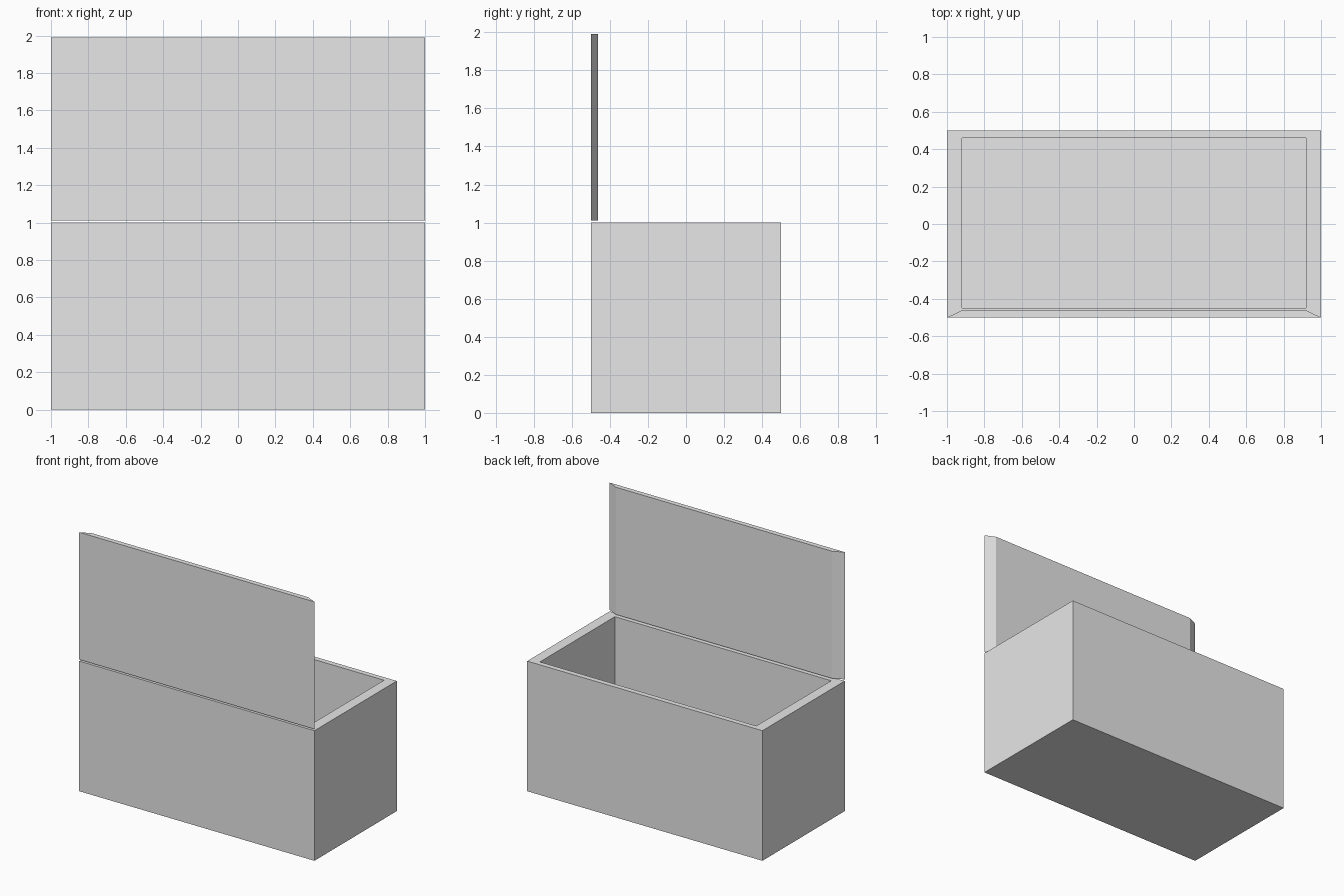
import bpy, bmesh

if "Cube" in bpy.data.objects:
    bpy.data.objects.remove(bpy.data.objects["Cube"])

grey = bpy.data.materials.new("light_grey")
grey.diffuse_color = (0.8, 0.8, 0.8, 1)
grey.use_nodes = True
grey.node_tree.nodes["Principled BSDF"].inputs["Base Color"].default_value = grey.diffuse_color


def finish(bm, name):
    bmesh.ops.recalc_face_normals(bm, faces=bm.faces)
    mesh = bpy.data.meshes.new(name)
    bm.to_mesh(mesh)
    bm.free()
    mesh.materials.append(grey)
    obj = bpy.data.objects.new(name, mesh)
    bpy.context.collection.objects.link(obj)
    return obj


def ring(bm, x, y0, y1, z):
    return [bm.verts.new(p) for p in ((-x, y0, z), (x, y0, z), (x, y1, z), (-x, y1, z))]


# Open box: outer shell, flat rim, inner walls and floor
bm = bmesh.new()
rings = [ring(bm, 1.0, -0.5, 0.5, 0.0),
         ring(bm, 1.0, -0.5, 0.5, 1.0),
         ring(bm, 0.92, -0.45, 0.46, 1.0),
         ring(bm, 0.92, -0.45, 0.46, 0.04)]
for a, b in zip(rings, rings[1:]):
    for i in range(4):
        j = (i + 1) % 4
        bm.faces.new((a[i], a[j], b[j], b[i]))
bm.faces.new(rings[0])
bm.faces.new(rings[-1])
finish(bm, "box")

# Upright lid: panel with slanted side edges, standing just above the front rim
bm = bmesh.new()
profile = [(-1.0, -0.5), (1.0, -0.5), (0.92, -0.462), (-0.92, -0.462)]
base = bm.faces.new([bm.verts.new((x, y, 1.012)) for x, y in profile])
top = bmesh.ops.extrude_face_region(bm, geom=[base])["geom"]
bmesh.ops.translate(bm, vec=(0, 0, 0.978),
                    verts=[v for v in top if isinstance(v, bmesh.types.BMVert)])
if not base.is_valid or len(bm.faces) < 6:
    bm.faces.new([v for v in bm.verts if v.co.z < 1.1])
finish(bm, "lid")
